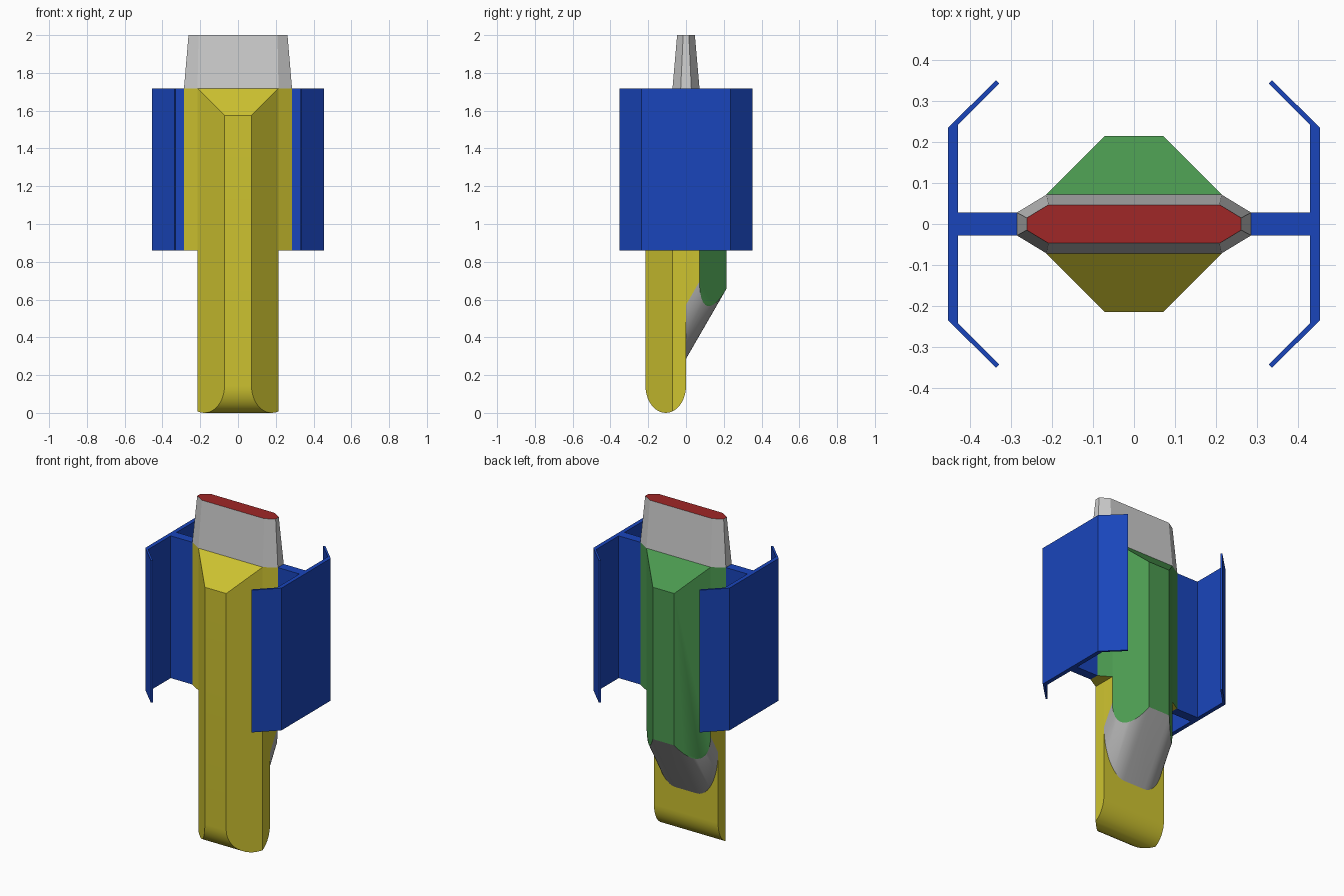
import bpy, bmesh, math
from mathutils import Vector

if "Cube" in bpy.data.objects:
    bpy.data.objects.remove(bpy.data.objects["Cube"])

U = 0.0715                      # design unit of the hull
T, B, LEDGE = 1.718, 0.0, 0.859  # hull top, bottom, underside of the wings


def material(name, rgb):
    m = bpy.data.materials.new(name)
    m.diffuse_color = (*rgb, 1)
    m.use_nodes = True
    m.node_tree.nodes["Principled BSDF"].inputs["Base Color"].default_value = m.diffuse_color
    return m


YELLOW = material("yellow", (0.62, 0.55, 0.03))
GREEN = material("green", (0.07, 0.32, 0.08))
BLUE = material("blue", (0.01, 0.06, 0.5))
RED = material("red", (0.35, 0.02, 0.02))
GREY = material("grey", (0.8, 0.8, 0.8))
DARK = material("dark_grey", (0.4, 0.4, 0.4))


def loft(ring_a, ring_b):
    """Closed solid between two matching rings of points."""
    bm = bmesh.new()
    a = [bm.verts.new(p) for p in ring_a]
    b = [bm.verts.new(p) for p in ring_b]
    n = len(a)
    bm.faces.new(a)
    bm.faces.new(b)
    for i in range(n):
        j = (i + 1) % n
        bm.faces.new((a[i], a[j], b[j], b[i]))
    return bm


def cut(bm, co, normal):
    """Slice away everything on the normal side and cap the cut."""
    geom = bm.verts[:] + bm.edges[:] + bm.faces[:]
    bmesh.ops.bisect_plane(bm, geom=geom, dist=1e-5, plane_co=co, plane_no=normal,
                           clear_outer=True)
    bmesh.ops.holes_fill(bm, edges=[e for e in bm.edges if e.is_boundary], sides=0)


def finish(bm, name, mats, pick=lambda n: 0):
    bmesh.ops.recalc_face_normals(bm, faces=bm.faces[:])
    bm.normal_update()
    for f in bm.faces:
        f.material_index = pick(f.normal)
    me = bpy.data.meshes.new(name)
    bm.to_mesh(me)
    bm.free()
    for m in mats:
        me.materials.append(m)
    ob = bpy.data.objects.new(name, me)
    bpy.context.collection.objects.link(ob)
    bpy.ops.object.select_all(action='DESELECT')
    ob.select_set(True)
    bpy.context.view_layer.objects.active = ob
    bpy.ops.object.shade_smooth_by_angle(angle=math.radians(25))
    return ob


def prism(points, z0, z1):
    return loft([(x, y, z0) for x, y in points], [(x, y, z1) for x, y in points])


# Front hull: side profile with a rounded foot, corners chamfered
side = [(0, T), (-U, T), (-3 * U, 1.575)]
for i in range(21):
    t = math.pi * i / 20
    side.append((-1.5 * U * (1 + math.cos(t)), 2 * U * (1 - math.sin(t))))
bm = loft([(-3 * U, y, z) for y, z in side], [(3 * U, y, z) for y, z in side])
for s in (-1, 1):
    cut(bm, (s * 3 * U, -U, 0), (s, -1, 0))
finish(bm, "front_hull", [YELLOW])

# Back hull: U-shaped underside raked upward, same chamfers
under = []
N = 12
for i in range(N + 1):
    t = math.pi / 2 * i / N
    under.append((U + 2 * U * math.sin(t), 8 * U - 4 * U * math.cos(t)))
under = [(-x, z) for x, z in reversed(under)] + under
rise = 3 * U * math.tan(math.radians(60))
near = [(x, 0, z) for x, z in under] + [(3 * U, 0, T), (-3 * U, 0, T)]
far = [(x, 3 * U, z + rise) for x, z in under] + [(3 * U, 3 * U, T), (-3 * U, 3 * U, T)]
bm = loft(near, far)
for s in (-1, 1):
    cut(bm, (s * 3 * U, U, 0), (s, 1, 0))
cut(bm, (0, U, T), (0, 1, 1))


def back_colour(n):
    if n.z < -0.01 or (n.y > 0.01 and abs(n.x) > 0.75):
        return 2
    if abs(n.x) > 0.99 or n.y < -0.5:
        return 1
    return 2 if n.z < -0.01 else 0


finish(bm, "back_hull", [GREEN, YELLOW, DARK], back_colour)


# Shoulder: wider upper band of the hull
def hexagon(x1, y1, x2, y2):
    return [(-x1, -y1), (-x2, -y2), (x2, -y2), (x1, -y1),
            (x1, y1), (x2, y2), (-x2, y2), (-x1, y1)]


base = hexagon(4 * U, 0.028, 3 * U, U)
finish(prism(base, LEDGE, T), "shoulder", [YELLOW, GREEN], lambda n: int(n.y > 0.1))

# Neck: tapered block with a red end face
tip = hexagon(0.262, 0.015, 0.209, 0.047)
bm = loft([(x, y, T) for x, y in base], [(x, y, 2.0) for x, y in tip])
finish(bm, "neck", [GREY, RED], lambda n: int(n.z > 0.9))

# Side wings: flat plate with folded flanges, carried on a pylon
half = [(0.455, 0.235), (0.337, 0.351), (0.329, 0.343), (0.43, 0.243)]
for s, label in ((-1, "left"), (1, "right")):
    plate = half + [(x, -y) for x, y in reversed(half)]
    finish(prism([(s * x, y) for x, y in plate], LEDGE, T), label + "_wing", [BLUE])
    arm = [(0.28, -0.028), (0.435, -0.028), (0.435, 0.028), (0.28, 0.028)]
    finish(prism([(s * x, y) for x, y in arm], LEDGE, T), label + "_pylon", [BLUE])
